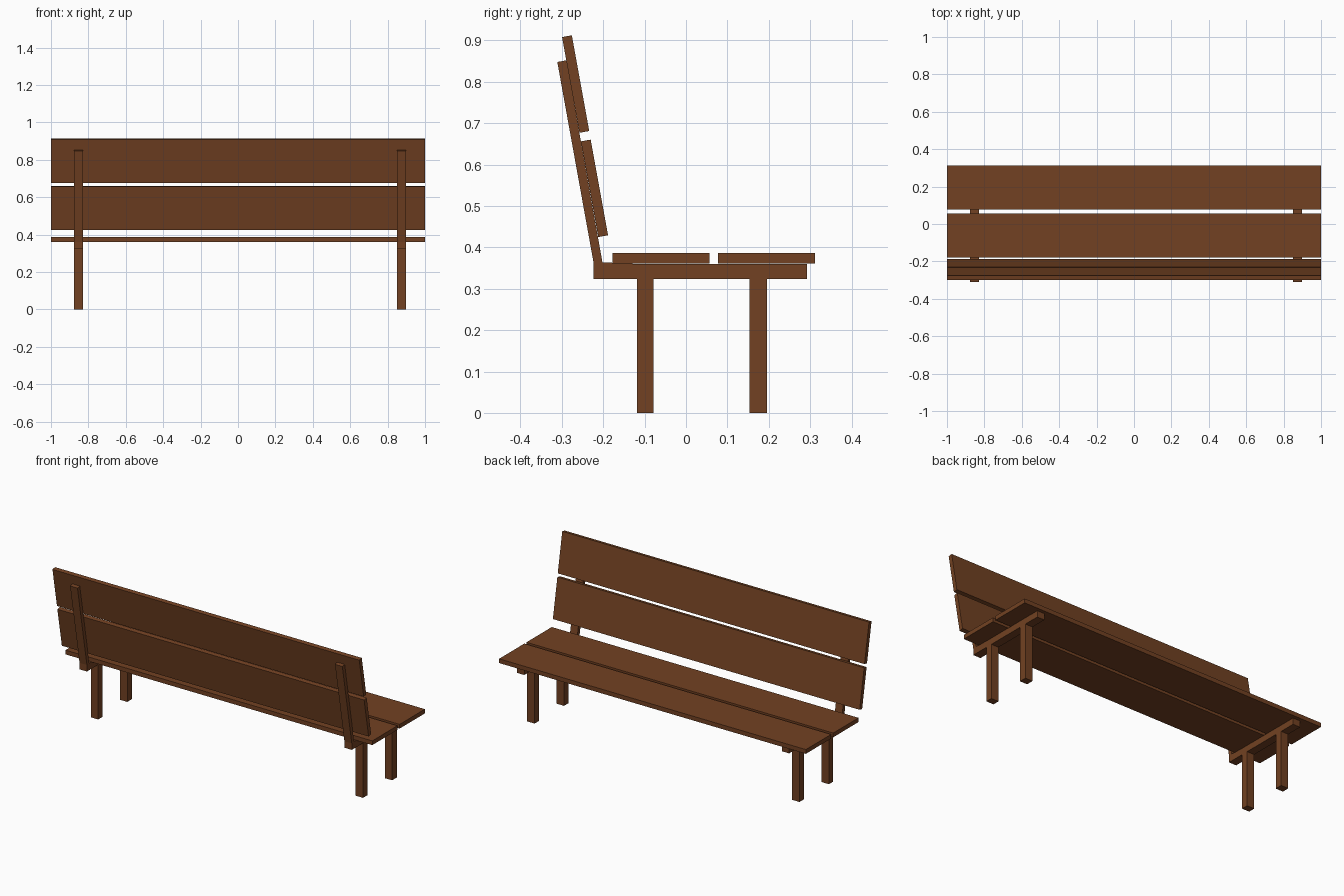
import bpy, bmesh, math

if "Cube" in bpy.data.objects:
    bpy.data.objects.remove(bpy.data.objects["Cube"])

wood = bpy.data.materials.new("brown wood")
wood.diffuse_color = (0.168, 0.053, 0.016, 1)
wood.use_nodes = True
wood.node_tree.nodes["Principled BSDF"].inputs["Base Color"].default_value = wood.diffuse_color


def extrude_x(name, profile, x0, x1):
    """Solid made from a (y, z) outline swept from x0 to x1."""
    bm = bmesh.new()
    face = bm.faces.new([bm.verts.new((x0, y, z)) for y, z in profile])
    out = bmesh.ops.extrude_face_region(bm, geom=[face])
    moved = [v for v in out["geom"] if isinstance(v, bmesh.types.BMVert)]
    bmesh.ops.translate(bm, verts=moved, vec=(x1 - x0, 0, 0))
    bmesh.ops.recalc_face_normals(bm, faces=bm.faces[:])
    mesh = bpy.data.meshes.new(name)
    bm.to_mesh(mesh)
    bm.free()
    mesh.materials.append(wood)
    obj = bpy.data.objects.new(name, mesh)
    bpy.context.collection.objects.link(obj)
    return obj


def box(name, y0, y1, z0, z1, x0, x1):
    return extrude_x(name, [(y0, z0), (y1, z0), (y1, z1), (y0, z1)], x0, x1)


# Seat planks
box("seat_plank_back", -0.178, 0.057, 0.361, 0.386, -1, 1)
box("seat_plank_front", 0.077, 0.312, 0.361, 0.386, -1, 1)

# Leaning backrest planks, placed from their lower rear corner
lean = math.radians(10.3)
s, c = math.sin(lean), math.cos(lean)
W, T = 0.235, 0.024
for name, y, z in (("backrest_plank_lower", -0.212, 0.425),
                   ("backrest_plank_upper", -0.2575, 0.677)):
    extrude_x(name, [(y, z), (y + T * c, z + T * s),
                     (y + T * c - W * s, z + T * s + W * c),
                     (y - W * s, z + W * c)], -1, 1)

# Side frames: seat rail and back post in one bent piece, plus two legs
frame = [(-0.223, 0.323), (0.292, 0.323), (0.292, 0.360), (-0.12, 0.360),
         (-0.202, 0.364), (-0.289, 0.852), (-0.311, 0.848), (-0.223, 0.361)]
for side, x0, x1 in (("left", -0.877, -0.829), ("right", 0.850, 0.898)):
    extrude_x(side + "_frame", frame, x0, x1)
    box(side + "_rear_leg", -0.118, -0.078, 0, 0.323, x0, x1)
    box(side + "_front_leg", 0.153, 0.196, 0, 0.323, x0, x1)
